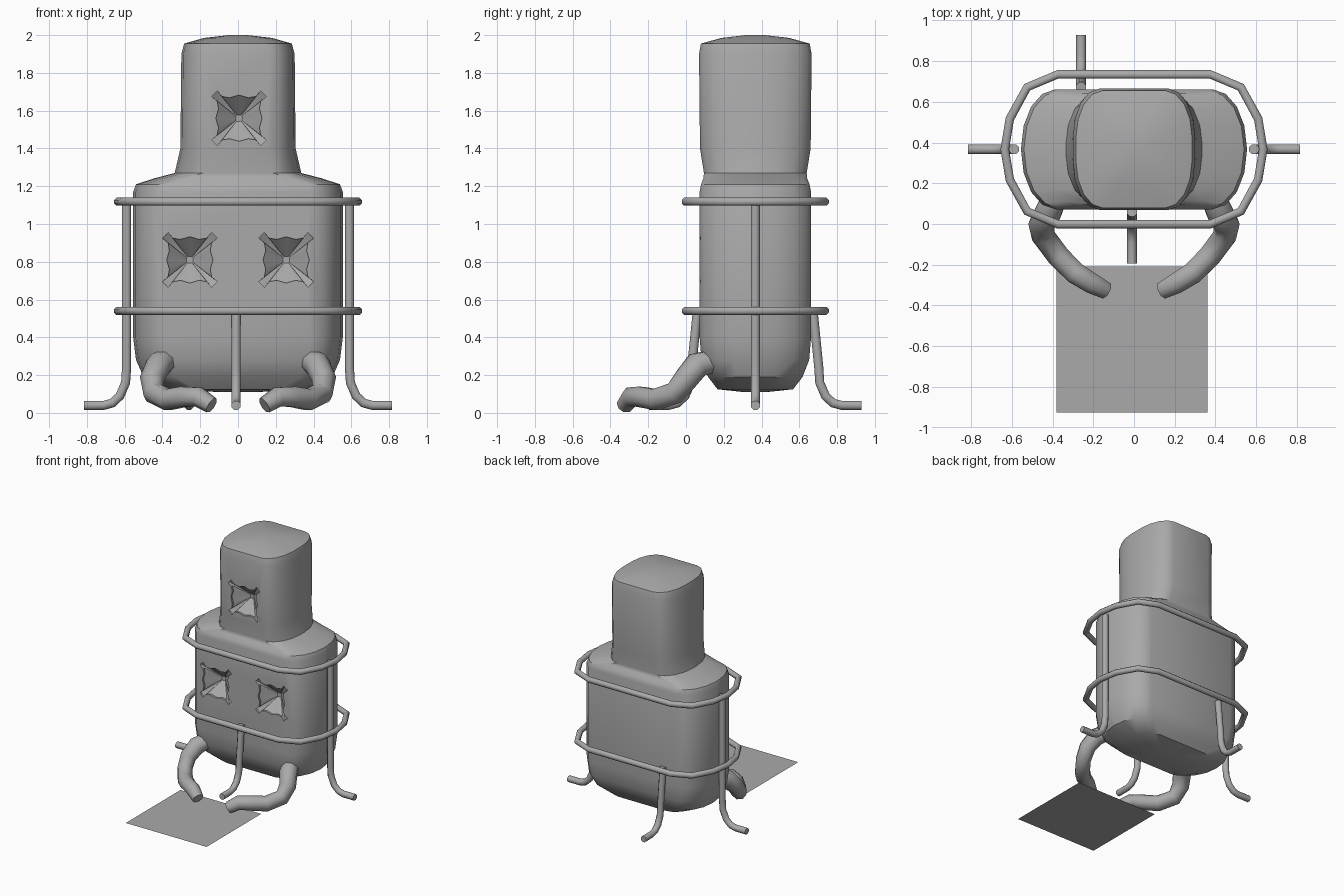
import bpy, bmesh
from math import sin, cos, pi, radians
from mathutils import Vector

if "Cube" in bpy.data.objects:
    bpy.data.objects.remove(bpy.data.objects["Cube"])

grey = bpy.data.materials.new("plain grey")
grey.use_nodes = True
grey.diffuse_color = (0.4, 0.4, 0.4, 1)
grey.node_tree.nodes["Principled BSDF"].inputs["Base Color"].default_value = (0.4, 0.4, 0.4, 1)
MID_Y = 0.367


def smooth(mesh, angle):
    mesh.shade_smooth()
    mesh.set_sharp_from_angle(angle=radians(angle))


def add_object(name, bm, angle=35):
    bmesh.ops.remove_doubles(bm, verts=bm.verts, dist=0.0005)
    bmesh.ops.recalc_face_normals(bm, faces=bm.faces)
    mesh = bpy.data.meshes.new(name)
    bm.to_mesh(mesh)
    bm.free()
    mesh.materials.append(grey)
    smooth(mesh, angle)
    obj = bpy.data.objects.new(name, mesh)
    bpy.context.collection.objects.link(obj)
    return obj


def skin(bm, rings, closed=False):
    """Bridge successive rings of points with quads, and cap open ends."""
    loops = [[bm.verts.new(p) for p in ring] for ring in rings]
    n = len(loops[0])
    pairs = list(zip(loops, loops[1:]))
    if closed:
        pairs.append((loops[-1], loops[0]))
    for a, b in pairs:
        for i in range(n):
            j = (i + 1) % n
            bm.faces.new((a[i], a[j], b[j], b[i]))
    if not closed:
        bm.faces.new(loops[0][::-1])
        bm.faces.new(loops[-1])


def rounded_section(z, hx, hy, rx, ry, steps=4):
    """Rectangle with elliptical corners, centred on the body."""
    ring = []
    for corner, (sx, sy) in enumerate([(1, 1), (-1, 1), (-1, -1), (1, -1)]):
        for k in range(steps + 1):
            a = (corner + k / steps) * pi / 2
            ring.append((sx * (hx - rx) + rx * cos(a),
                         MID_Y + sy * (hy - ry) + ry * sin(a), z))
    return ring


def tube(name, path, radii, sides=8, closed=False, angle=50):
    """Sweep a round section along a path, without twist."""
    pts = [Vector(p) for p in path]
    count = len(pts)
    if not isinstance(radii, (list, tuple)):
        radii = [radii] * count
    rings, normal = [], None
    for i, p in enumerate(pts):
        if closed:
            before, after = pts[i - 1], pts[(i + 1) % count]
        else:
            before, after = pts[max(i - 1, 0)], pts[min(i + 1, count - 1)]
        t = (after - before).normalized()
        if normal is None:
            normal = Vector((0, 0, 1)) if abs(t.z) < 0.8 else Vector((1, 0, 0))
        normal = (normal - t * normal.dot(t)).normalized()
        side = t.cross(normal)
        turn = [2 * pi * (k + 0.5) / sides for k in range(sides)]
        rings.append([p + radii[i] * (normal * cos(a) + side * sin(a)) for a in turn])
    bm = bmesh.new()
    skin(bm, rings, closed)
    return add_object(name, bm, angle)


# Body and head in one lofted shell: z, half width, half depth, corner radii
sections = [
    (0.11, 0.10, 0.06, 0.05, 0.06),
    (0.125, 0.36, 0.20, 0.14, 0.19),
    (0.19, 0.50, 0.25, 0.17, 0.24),
    (0.28, 0.54, 0.285, 0.17, 0.275),
    (0.40, 0.555, 0.295, 0.17, 0.29),
    (1.17, 0.555, 0.295, 0.17, 0.29),
    (1.21, 0.54, 0.287, 0.17, 0.28),
    (1.24, 0.45, 0.275, 0.17, 0.265),
    (1.27, 0.335, 0.272, 0.15, 0.25),
    (1.40, 0.305, 0.293, 0.14, 0.25),
    (1.90, 0.30, 0.298, 0.13, 0.24),
    (1.955, 0.285, 0.288, 0.13, 0.23),
    (1.985, 0.18, 0.18, 0.10, 0.16),
    (2.0, 0.05, 0.05, 0.03, 0.04),
]
shell = bmesh.new()
skin(shell, [rounded_section(*s) for s in sections])
body = add_object("body_and_head", shell)


# Sunken sockets: bowed square with a narrow slot at each corner
def socket_outline():
    quarter = [(0.122, 0.0), (0.108, 0.05), (0.115, 0.09), (0.145, 0.115),
               (0.115, 0.145), (0.09, 0.115), (0.05, 0.108)]
    points = []
    for turn in range(4):
        for x, z in quarter:
            for _ in range(turn):
                x, z = -z, x
            points.append((x, z))
    return points


cutters = []
for cx, cz in ((0.005, 1.56), (-0.255, 0.81), (0.255, 0.81)):
    bm = bmesh.new()
    front = MID_Y - 0.298
    skin(bm, [[(cx + x * s, front + d, cz + z * s) for x, z in socket_outline()]
              for d, s in ((-0.05, 1), (0.02, 1), (0.11, 0.15))])
    cutter = add_object("socket_cutter", bm)
    cutter.hide_render = True
    cutters.append(cutter)
    cut = body.modifiers.new("socket", 'BOOLEAN')
    cut.operation = 'DIFFERENCE'
    cut.solver = 'EXACT'
    cut.object = cutter
graph = bpy.context.evaluated_depsgraph_get()
body_mesh = bpy.data.meshes.new_from_object(body.evaluated_get(graph))
body.modifiers.clear()
body.data = body_mesh
smooth(body_mesh, 35)
for cutter in cutters:
    bpy.data.objects.remove(cutter)

# Two guard rails around the body
half = [(0.375, 0.368), (0.525, 0.305), (0.61, 0.15), (0.635, 0.0),
        (0.61, -0.15), (0.525, -0.305), (0.375, -0.368)]
loop = half + [(-x, y) for x, y in reversed(half)]
for name, z in (("lower_rail", 0.54), ("upper_rail", 1.118)):
    tube(name, [(x, MID_Y + y, z) for x, y in loop], 0.023, closed=True)

# Four legs, each curving outward into a foot
def leg(name, base, out, top, lean):
    profile = [(-lean, top), (0, 0.24), (0.005, 0.16), (0.035, 0.09),
               (0.075, 0.052), (0.12, 0.04), (0.225, 0.04)]
    tube(name, [(base[0] + out[0] * d, base[1] + out[1] * d, z) for d, z in profile], 0.026)


leg("left_leg", (0.59, MID_Y), (1, 0), 1.11, 0)
leg("right_leg", (-0.59, MID_Y), (-1, 0), 1.11, 0)
leg("front_leg", (-0.01, 0.03), (0, -1), 0.54, 0.03)
leg("back_leg", (-0.26, 0.703), (0, 1), 0.54, 0.03)

# Pair of bent arms resting on the mat
arm = [(0.39, 0.13, 0.27), (0.42, 0.06, 0.255), (0.455, 0.0, 0.18), (0.445, -0.06, 0.105),
       (0.37, -0.16, 0.07), (0.29, -0.24, 0.085), (0.21, -0.29, 0.085), (0.14, -0.325, 0.04)]
for name, side in (("left_arm", 1), ("right_arm", -1)):
    tube(name, [(side * x, y, z) for x, y, z in arm],
         [0.065, 0.07, 0.065, 0.06, 0.06, 0.058, 0.055, 0.045])

# Flat mat on the ground
bm = bmesh.new()
bm.faces.new([bm.verts.new(p) for p in
              ((-0.38, -0.925, 0.002), (0.36, -0.925, 0.002), (0.36, -0.21, 0.002), (-0.38, -0.21, 0.002))])
add_object("floor_mat", bm)
